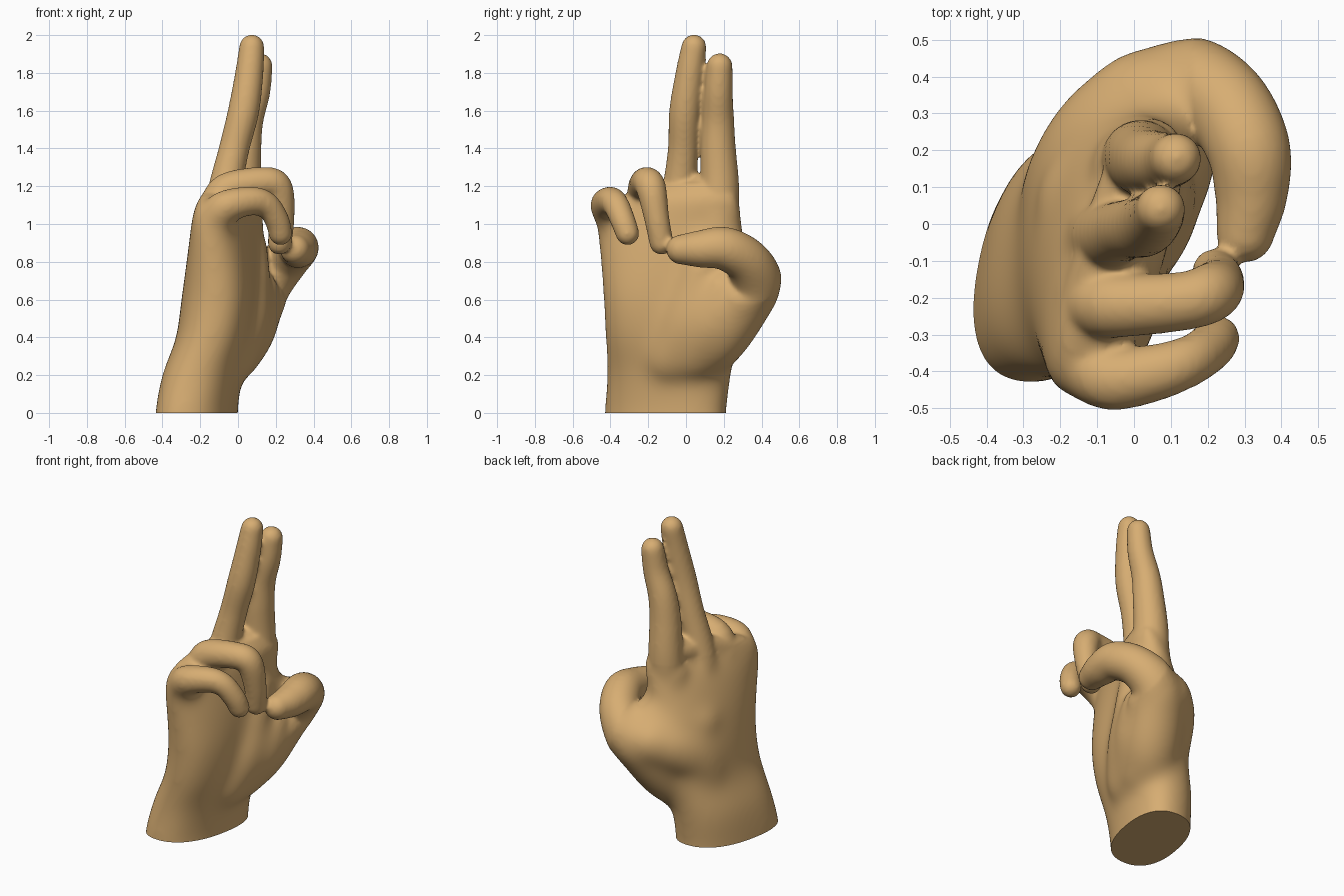
import bpy, bmesh, math
from mathutils import Vector

if "Cube" in bpy.data.objects:
    bpy.data.objects.remove(bpy.data.objects["Cube"])

bm = bmesh.new()


def catmull(pts, steps=6):
    """Smooth tuples through the given control tuples."""
    v = [Vector(p) for p in pts]
    v = [2 * v[0] - v[1]] + v + [2 * v[-1] - v[-2]]
    out = []
    for i in range(1, len(v) - 2):
        a, b, c, d = v[i - 1:i + 3]
        for s in range(steps):
            t = s / steps
            out.append(0.5 * (2 * b + (c - a) * t + (2 * a - 5 * b + 4 * c - d) * t * t
                              + (3 * b - a - 3 * c + d) * t ** 3))
    return out + [v[-2]]


def loft(rings):
    rows = [[bm.verts.new(p) for p in r] for r in rings]
    n = len(rows[0])
    for a, b in zip(rows, rows[1:]):
        for i in range(n):
            j = (i + 1) % n
            bm.faces.new((a[i], a[j], b[j], b[i]))
    bm.faces.new(rows[0][::-1])
    bm.faces.new(rows[-1])


def digit(pts, n=24):
    """Tapered tube with round ends from (x, y, z, radius) points."""
    path = catmull([p[:3] for p in pts])
    rad = [r[0] for r in catmull([(p[3], 0) for p in pts])]
    d0 = (path[1] - path[0]).normalized()
    side = d0.orthogonal().normalized()
    stations = []
    for i, p in enumerate(path):
        d = (path[min(i + 1, len(path) - 1)] - path[max(i - 1, 0)]).normalized()
        side = d0.rotation_difference(d) @ side
        d0 = d
        stations.append((p, d, side.copy(), rad[i]))
    p, d, s, r = stations[0]
    head = [(p - d * r * math.cos(a), d, s, r * math.sin(a)) for a in (0.15, 0.5, 0.85, 1.2)]
    p, d, s, r = stations[-1]
    tail = [(p + d * r * math.cos(a), d, s, r * math.sin(a)) for a in (1.2, 0.85, 0.5, 0.15)]
    loft([[p + (s * math.cos(2 * math.pi * k / n) + d.cross(s) * math.sin(2 * math.pi * k / n)) * r
           for k in range(n)] for p, d, s, r in head + stations + tail])


# wrist and palm: z, centre x, centre y, half thickness, half width, slant
palm = [(-0.12, -0.22, -0.11, 0.205, 0.32, 0.2), (0.0, -0.22, -0.11, 0.205, 0.325, 0.2),
        (0.2, -0.19, -0.09, 0.207, 0.33, 0.12), (0.4, -0.13, -0.08, 0.197, 0.35, 0.05),
        (0.6, -0.105, -0.075, 0.195, 0.365, 0.03), (0.8, -0.085, -0.075, 0.18, 0.38, 0.12),
        (1.0, -0.065, -0.085, 0.15, 0.385, 0.24), (1.12, -0.04, -0.065, 0.125, 0.34, 0.32),
        (1.22, -0.02, 0.05, 0.09, 0.18, 0.36)]
rings = []
for row in catmull(palm, 4):
    z, cx, cy, hx, hy, sl = row
    ring = []
    for k in range(40):
        c, s = math.cos(k * math.pi / 20), math.sin(k * math.pi / 20)
        dy = hy * math.copysign(abs(s) ** 0.85, s)
        ring.append(Vector((cx + hx * math.copysign(abs(c) ** 0.85, c) + sl * dy, cy + dy, z)))
    rings.append(ring)
loft(rings)

# straight index and middle fingers
digit([(0.02, 0.165, 1.0, 0.118), (0.02, 0.178, 1.2, 0.104), (0.03, 0.17, 1.4, 0.094),
       (0.05, 0.17, 1.55, 0.085), (0.095, 0.172, 1.7, 0.076), (0.115, 0.178, 1.836, 0.069)])
digit([(-0.08, -0.04, 1.05, 0.11), (-0.06, -0.03, 1.22, 0.09), (-0.02, -0.015, 1.4, 0.081),
       (0.03, -0.006, 1.6, 0.083), (0.06, 0.02, 1.8, 0.075), (0.073, 0.042, 1.937, 0.067)])
digit([(-0.04, 0.02, 1.17, 0.085), (0.0, 0.13, 1.19, 0.085)])
# curled ring and little fingers
digit([(-0.11, -0.2, 1.06, 0.11), (-0.06, -0.22, 1.18, 0.09), (0.13, -0.21, 1.222, 0.08),
       (0.21, -0.185, 1.19, 0.08), (0.232, -0.155, 1.03, 0.067), (0.22, -0.13, 0.9, 0.064)])
digit([(-0.13, -0.37, 1.02, 0.11), (-0.06, -0.42, 1.09, 0.09), (0.07, -0.4, 1.12, 0.078),
       (0.15, -0.37, 1.1, 0.07), (0.205, -0.335, 1.02, 0.066), (0.225, -0.31, 0.95, 0.063)])
# thumb
digit([(-0.1, 0.02, 0.25, 0.14), (0.0, 0.15, 0.4, 0.178), (0.07, 0.275, 0.57, 0.175),
       (0.14, 0.365, 0.685, 0.147), (0.245, 0.325, 0.8, 0.123), (0.31, 0.205, 0.87, 0.115),
       (0.318, 0.08, 0.868, 0.1), (0.302, -0.025, 0.865, 0.08)])
# muscle between thumb and palm, back of the hand, web to the index finger
digit([(-0.06, -0.08, 0.3, 0.16), (-0.01, 0.02, 0.48, 0.18), (0.01, 0.07, 0.65, 0.165),
       (0.02, 0.1, 0.88, 0.135)])
digit([(-0.03, 0.04, 0.32, 0.16), (0.04, 0.14, 0.48, 0.175), (0.05, 0.2, 0.62, 0.17)])
digit([(-0.17, 0.0, 0.3, 0.15), (-0.135, 0.1, 0.52, 0.17), (-0.07, 0.22, 0.63, 0.17),
       (0.02, 0.33, 0.68, 0.15)])
digit([(-0.12, 0.06, 0.75, 0.15), (-0.03, 0.2, 0.77, 0.14), (0.06, 0.29, 0.75, 0.13)])
digit([(0.0, 0.15, 1.05, 0.12), (0.02, 0.18, 0.9, 0.125), (0.05, 0.27, 0.78, 0.12)])

bmesh.ops.recalc_face_normals(bm, faces=bm.faces)
mesh = bpy.data.meshes.new("hand")
bm.to_mesh(mesh)
bm.free()
hand = bpy.data.objects.new("hand", mesh)
bpy.context.collection.objects.link(hand)

# fuse all parts into one skin
fuse = hand.modifiers.new("fuse", 'REMESH')
fuse.mode = 'VOXEL'
fuse.voxel_size = 0.011
soft = hand.modifiers.new("soften", 'SMOOTH')
soft.factor = 0.5
soft.iterations = 12
deps = bpy.context.evaluated_depsgraph_get()
skin = bpy.data.meshes.new_from_object(hand.evaluated_get(deps))
hand.modifiers.clear()
hand.data = skin

# blend the palm more strongly than the fingers, fading out in stages
bm = bmesh.new()
bm.from_mesh(skin)
for i in range(96):
    f = (i % 12) / 11
    area = [v for v in bm.verts if -0.05 < v.co.z < 1.14 - 0.2 * f
            and v.co.x < 0.16 - 0.06 * f + 0.5 * max(0, 0.75 - v.co.z)]
    bmesh.ops.smooth_vert(bm, verts=area, factor=0.5, use_axis_x=True, use_axis_y=True, use_axis_z=True)

# flat cut at the wrist
cut = bmesh.ops.bisect_plane(bm, geom=bm.verts[:] + bm.edges[:] + bm.faces[:],
                             plane_co=(0, 0, 0), plane_no=(0, 0, -1), clear_outer=True)
bmesh.ops.contextual_create(bm, geom=[e for e in cut["geom_cut"] if isinstance(e, bmesh.types.BMEdge)])
bm.to_mesh(skin)
bm.free()

mat = bpy.data.materials.new("skin")
mat.diffuse_color = (0.68, 0.42, 0.17, 1)
mat.use_nodes = True
mat.node_tree.nodes["Principled BSDF"].inputs["Base Color"].default_value = mat.diffuse_color
skin.materials.clear()
skin.materials.append(mat)
bpy.context.view_layer.objects.active = hand
hand.select_set(True)
bpy.ops.object.shade_smooth_by_angle(angle=math.radians(50))
